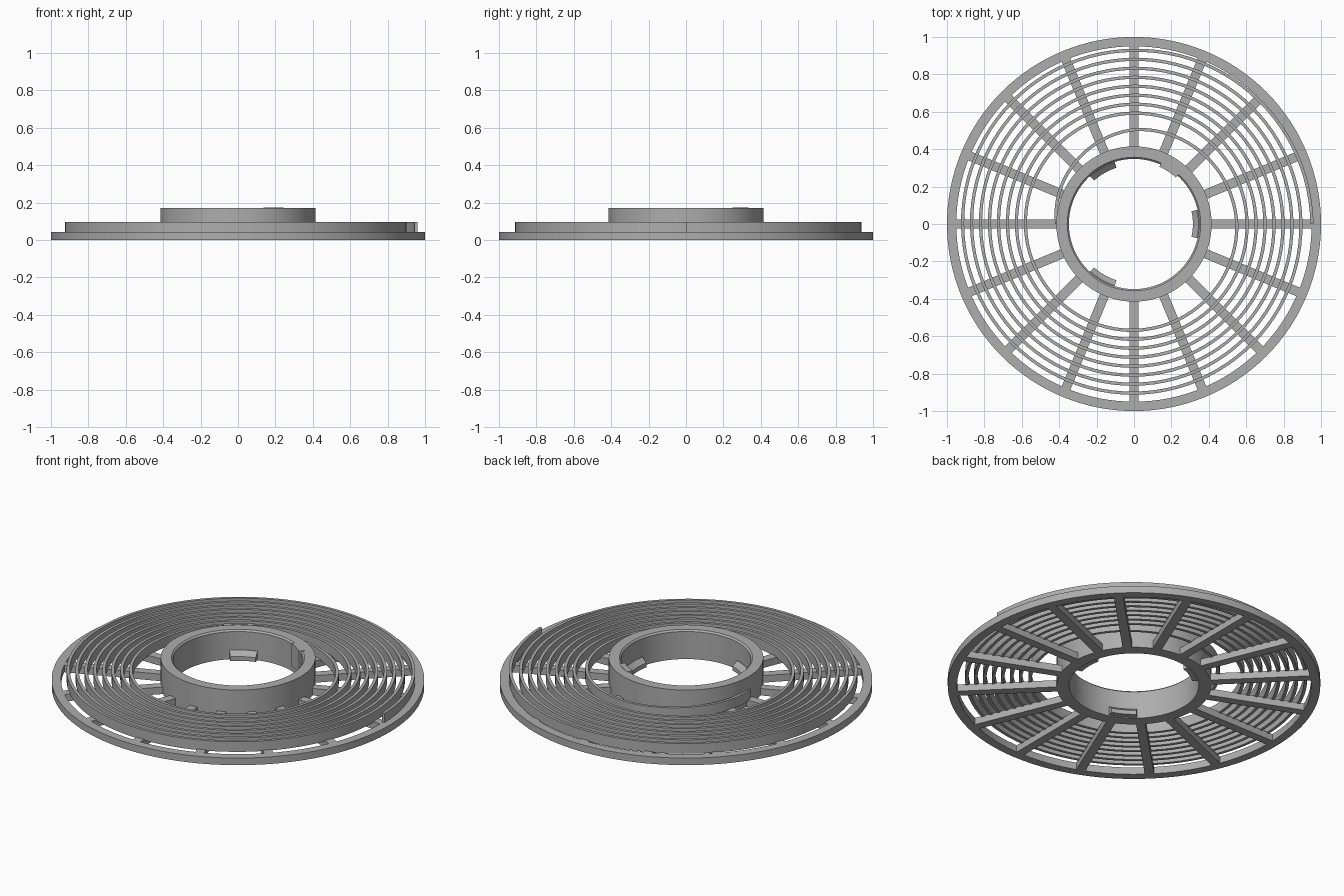
import bpy, bmesh, math
from math import pi, cos, sin

if "Cube" in bpy.data.objects:
    bpy.data.objects.remove(bpy.data.objects["Cube"])

mat = bpy.data.materials.new("plain grey")
mat.diffuse_color = (0.42, 0.42, 0.42, 1)
mat.use_nodes = True
mat.node_tree.nodes["Principled BSDF"].inputs["Base Color"].default_value = mat.diffuse_color


def make(name, bm, smooth=True):
    bmesh.ops.recalc_face_normals(bm, faces=bm.faces)
    me = bpy.data.meshes.new(name)
    bm.to_mesh(me)
    bm.free()
    ob = bpy.data.objects.new(name, me)
    bpy.context.collection.objects.link(ob)
    me.materials.append(mat)
    if smooth:
        bpy.ops.object.select_all(action='DESELECT')
        ob.select_set(True)
        bpy.context.view_layer.objects.active = ob
        bpy.ops.object.shade_smooth_by_angle(angle=math.radians(30))
    return ob


def sweep(bm, sections, closed):
    """Join equal cross-sections (lists of points) into a solid."""
    rows = [[bm.verts.new(p) for p in s] for s in sections]
    n, m = len(rows), len(rows[0])
    for i in range(n if closed else n - 1):
        a, b = rows[i], rows[(i + 1) % n]
        for j in range(m):
            k = (j + 1) % m
            bm.faces.new((a[j], a[k], b[k], b[j]))
    if not closed:
        bm.faces.new(rows[0])
        bm.faces.new(rows[-1])


def section(profile, a):
    return [(r * cos(a), r * sin(a), z) for r, z in profile]


def arc(name, profile, a0=0, a1=2 * pi, steps=128):
    bm = bmesh.new()
    full = a1 - a0 > 6.28
    count = steps if full else steps + 1
    sweep(bm, [section(profile, a0 + (a1 - a0) * i / steps) for i in range(count)], full)
    return make(name, bm)


# outer rim and central hub
arc("outer_rim", [(0.95, 0), (1.0, 0), (1.0, 0.042), (0.95, 0.042)])
arc("hub", [(0.348, 0), (0.415, 0), (0.415, 0.172), (0.357, 0.172), (0.348, 0.163)])

# sixteen flat spokes
bm = bmesh.new()
for i in range(16):
    a = i * pi / 8
    c, s = cos(a), sin(a)
    rows = []
    for r in (0.40, 0.958):
        rows.append([(r * c - t * s, r * s + t * c, z)
                     for t, z in ((-0.025, 0), (0.025, 0), (0.025, 0.0415), (-0.025, 0.0415))])
    sweep(bm, rows, False)
make("spokes", bm, False)


# spiral wall: quick ramp off the hub, even pitch, then a ramp onto the rim
KEYS = [(0, 0.422), (0.125, 0.462), (0.25, 0.513), (0.5, 0.558), (0.75, 0.577),
        (8.25, 0.937), (8.5, 0.96)]


def spiral_radius(t):
    for (t0, r0), (t1, r1) in zip(KEYS, KEYS[1:]):
        if t <= t1:
            return r0 + (r1 - r0) * (t - t0) / (t1 - t0)
    return KEYS[-1][1]


bm = bmesh.new()
steps = 8 * 96 + 48
rows = []
for i in range(steps + 1):
    t = 8.5 * i / steps
    r = spiral_radius(t)
    rows.append(section([(r - 0.017, 0.036), (r, 0.036), (r, 0.096), (r - 0.017, 0.096)],
                        pi - 2 * pi * t))
sweep(bm, rows, False)
make("spiral_wall", bm)

# three wedge tabs inside the hub
for i in range(3):
    a = i * 2 * pi / 3
    arc("tab_%d" % (i + 1), [(0.36, 0.005), (0.315, 0.005), (0.315, 0.03), (0.345, 0.055), (0.36, 0.055)],
        a - 0.22, a + 0.22, 8)

# upright latch on the inner wall
arc("latch", [(0.335, 0.04), (0.365, 0.04), (0.365, 0.174), (0.335, 0.174)],
    math.radians(48), math.radians(66), 6)
